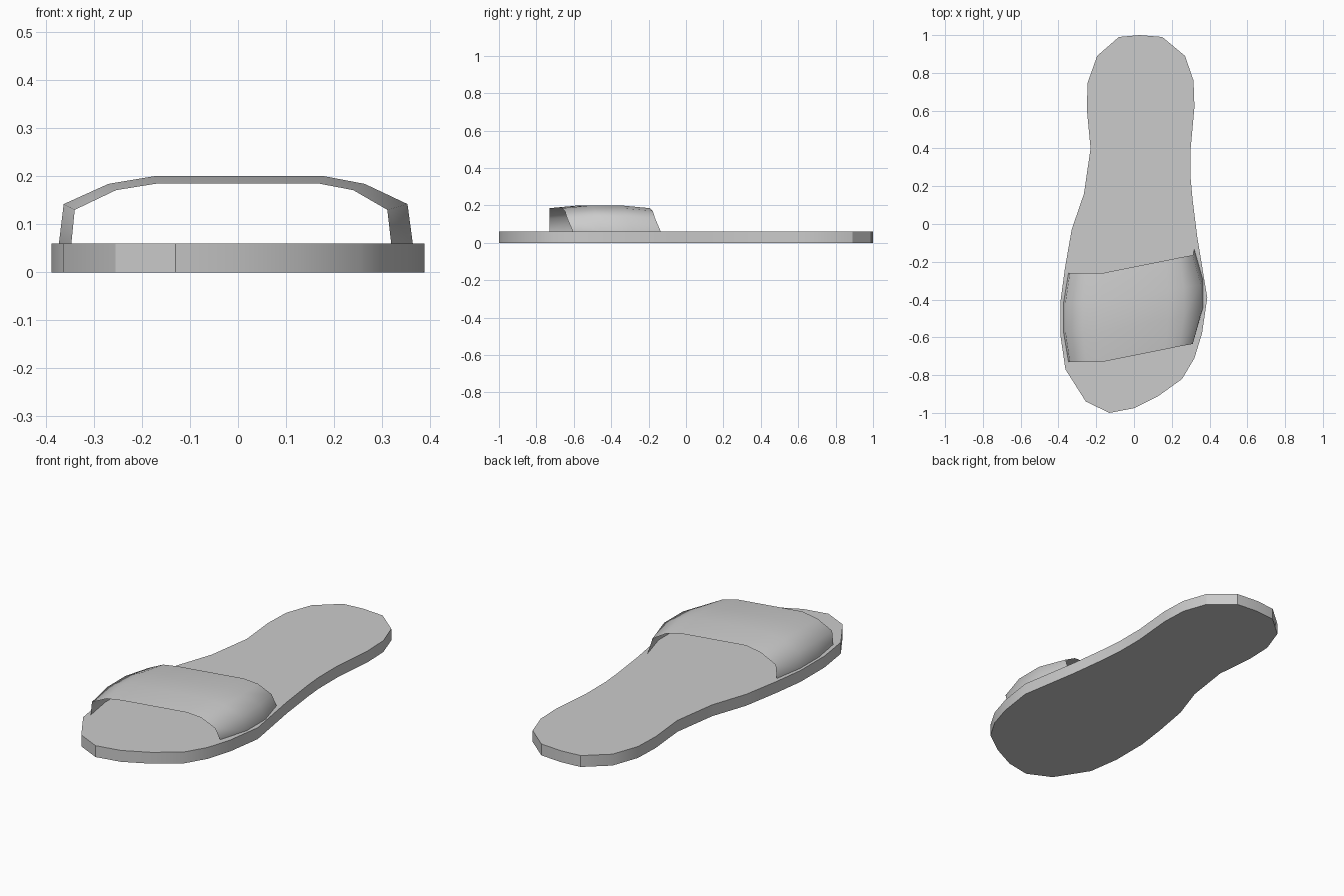
import bpy
import bmesh
import math

if "Cube" in bpy.data.objects:
    bpy.data.objects.remove(bpy.data.objects["Cube"])


def make_object(name, bm, angle):
    bmesh.ops.recalc_face_normals(bm, faces=bm.faces)
    mesh = bpy.data.meshes.new(name)
    bm.to_mesh(mesh)
    bm.free()
    obj = bpy.data.objects.new(name, mesh)
    bpy.context.collection.objects.link(obj)
    bpy.ops.object.select_all(action='DESELECT')
    bpy.context.view_layer.objects.active = obj
    obj.select_set(True)
    bpy.ops.object.shade_smooth_by_angle(angle=math.radians(angle))
    return obj


# Sole: foot-shaped outline pulled up into a slab
outline = [
    (-0.08, 0.99), (0.03, 1.0), (0.15, 0.99), (0.27, 0.89), (0.315, 0.76),
    (0.32, 0.62), (0.30, 0.40), (0.30, 0.24), (0.31, 0.13), (0.335, -0.07),
    (0.388, -0.39), (0.36, -0.58), (0.32, -0.71), (0.255, -0.82), (0.13, -0.91),
    (0.0, -0.975), (-0.13, -1.0), (-0.255, -0.94), (-0.363, -0.77),
    (-0.388, -0.60), (-0.388, -0.40), (-0.365, -0.23), (-0.33, -0.03),
    (-0.265, 0.16), (-0.23, 0.40), (-0.25, 0.61), (-0.245, 0.75), (-0.195, 0.89),
]
bm = bmesh.new()
face = bm.faces.new([bm.verts.new((x, y, 0)) for x, y in outline])
top = bmesh.ops.extrude_face_region(bm, geom=[face])["geom"]
bmesh.ops.translate(bm, vec=(0, 0, 0.06),
                    verts=[v for v in top if isinstance(v, bmesh.types.BMVert)])
make_object("sole", bm, 30)

# Strap: thin skewed band whose middle rows bulge outward
# each column: edge (x, z), bulged (x, z), y of the front edge
columns = [
    ((-0.347, 0.06), (-0.373, 0.06), -0.73),
    ((-0.340, 0.13), (-0.363, 0.142), -0.73),
    ((-0.254, 0.171), (-0.270, 0.184), -0.73),
    ((-0.167, 0.185), (-0.175, 0.20), -0.73),
    ((0.167, 0.185), (0.180, 0.20), -0.663),
    ((0.240, 0.171), (0.264, 0.184), -0.648),
    ((0.311, 0.13), (0.353, 0.142), -0.635),
    ((0.319, 0.06), (0.364, 0.06), -0.605),
]
width, rows = 0.47, 4
bm = bmesh.new()
grid = []
for edge, bulge, y in columns:
    line = []
    for r in range(rows):
        x, z = edge if r in (0, rows - 1) else bulge
        line.append(bm.verts.new((x, y + width * r / (rows - 1), z)))
    grid.append(line)
for a, b in zip(grid, grid[1:]):
    for r in range(rows - 1):
        bm.faces.new((a[r], b[r], b[r + 1], a[r + 1]))
make_object("strap", bm, 80)
